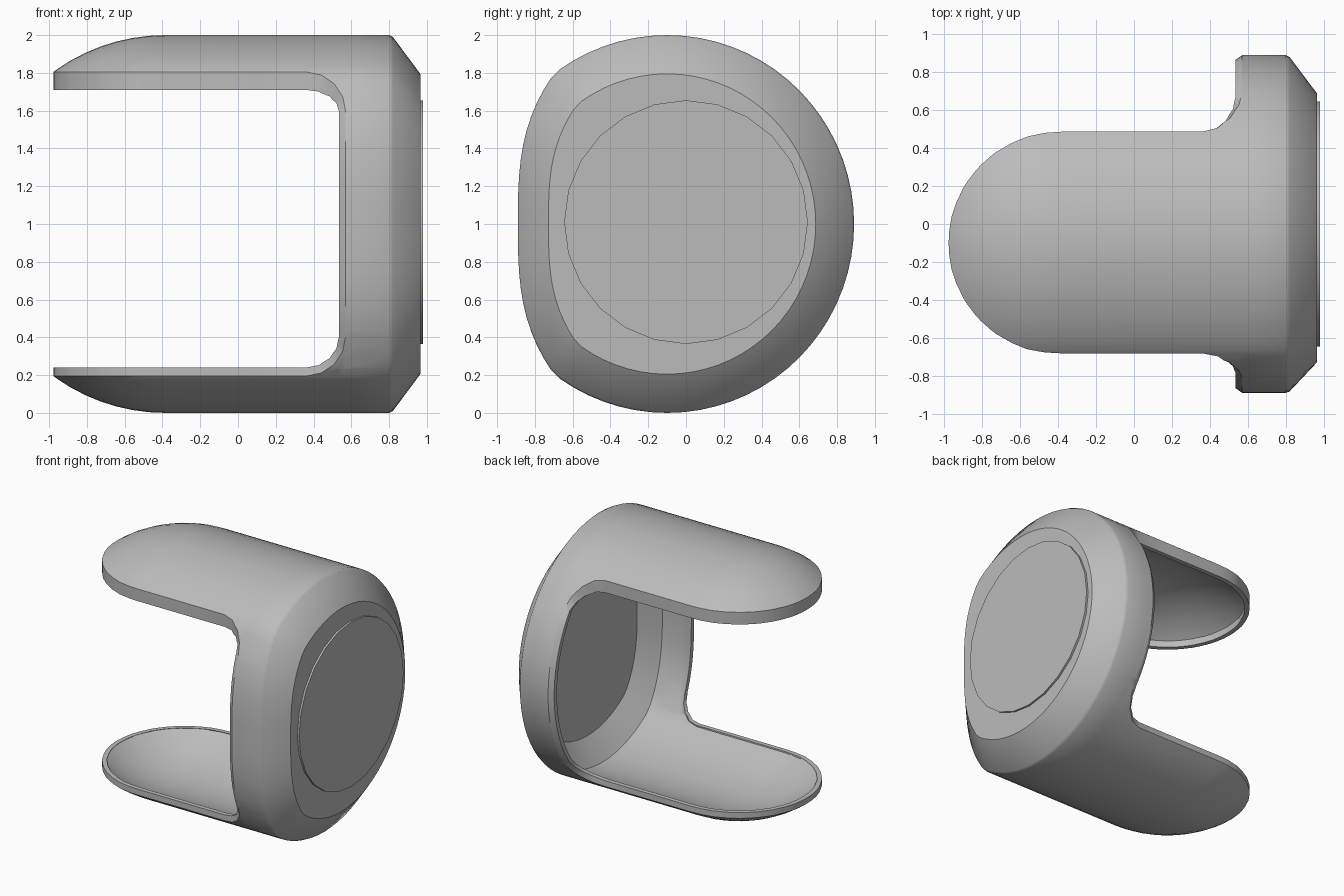
import bpy, bmesh, math
from mathutils import Vector, Matrix

old = bpy.data.objects.get("Cube")
if old:
    bpy.data.objects.remove(old)

# Material
grey = bpy.data.materials.new("plain grey")
grey.use_nodes = True
grey.diffuse_color = (0.5, 0.5, 0.5, 1)
grey.node_tree.nodes["Principled BSDF"].inputs["Base Color"].default_value = (0.5, 0.5, 0.5, 1)

SIDES = 72
AXIS_Y, AXIS_Z = -0.1, 1.0          # long axis of the housing
TIP_X = -0.385                      # where the rounded arm ends begin
SLOT_X, SLOT_H, CORNER = 0.57, 0.805, 0.21
WALL = 0.05


def section(x, scale):
    """Round cross-section with a flattened, gently bowed front."""
    points = []
    for i in range(SIDES):
        a = math.tau * i / SIDES
        y, z = 0.99 * math.cos(a), math.sin(a)
        y = max(y, -0.79 + 0.38 * abs(z) ** 3)
        points.append(Vector((x, AXIS_Y + y * scale, AXIS_Z + z * scale)))
    return points


def finish(bm, name):
    bmesh.ops.recalc_face_normals(bm, faces=bm.faces)
    mesh = bpy.data.meshes.new(name)
    bm.to_mesh(mesh)
    bm.free()
    obj = bpy.data.objects.new(name, mesh)
    bpy.context.collection.objects.link(obj)
    mesh.materials.append(grey)
    bpy.ops.object.select_all(action='DESELECT')
    obj.select_set(True)
    bpy.context.view_layer.objects.active = obj
    bpy.ops.object.shade_smooth_by_angle(angle=math.radians(30))
    return obj


# Outer skin: spherical open end, straight body, chamfered closed end
stations = []
for step in range(8, 0, -1):
    a = math.radians(5 * step)
    stations.append((TIP_X - math.sin(a), math.cos(a)))
stations += [(TIP_X, 1), (0.1, 1), (0.62, 1), (0.8, 1), (0.82, 0.99), (0.965, 0.795)]
bm = bmesh.new()
rings = [[bm.verts.new(p) for p in section(x, s)] for x, s in stations]
for a, b in zip(rings, rings[1:]):
    for i in range(SIDES):
        j = (i + 1) % SIDES
        bm.faces.new((a[i], a[j], b[j], b[i]))
bm.faces.new(rings[-1])
bmesh.ops.recalc_face_normals(bm, faces=bm.faces)

# Slot through the sides, as a convex outline in x and z
cx, cz = SLOT_X - CORNER, SLOT_H - CORNER
arc = [(cx + CORNER * math.cos(math.radians(a)), cz + CORNER * math.sin(math.radians(a)))
       for a in (0, 22.5, 45, 67.5, 90)]
upper = [(SLOT_X, 0)] + arc + [(-2, SLOT_H)]
planes = []
for (x0, z0), (x1, z1) in zip(upper, upper[1:]):
    for side in (1, -1):
        normal = Vector((z1 - z0, 0, side * (x0 - x1))).normalized()
        planes.append((Vector((x0, 0, AXIS_Z + side * z0)), normal))
for co, normal in planes:
    faces = [f for f in bm.faces if max(v.co.x for v in f.verts) < 0.63]
    geom = set(faces)
    for f in faces:
        geom.update(f.edges, f.verts)
    bmesh.ops.bisect_plane(bm, geom=list(geom), dist=1e-4, plane_co=co, plane_no=normal)
inside = [f for f in bm.faces
          if all((f.calc_center_median() - co).dot(n) < 0 for co, n in planes)]
bmesh.ops.delete(bm, geom=inside, context='FACES')
bmesh.ops.remove_doubles(bm, verts=bm.verts, dist=0.002)
bm.normal_update()

# Inner skin, offset by the wall thickness
outer_verts = list(bm.verts)
rim_edges = [e for e in bm.edges if len(e.link_faces) == 1]
normals = {v: v.normal.copy() for v in outer_verts}
copy = bmesh.ops.duplicate(bm, geom=list(bm.verts) + list(bm.edges) + list(bm.faces))
inner = {v: copy["vert_map"][v] for v in outer_verts}
for v in outer_verts:
    inner[v].co = v.co - normals[v] * WALL


# Raised lip around the slot
def lip(v):
    p = v.co
    dz = p.z - AXIS_Z
    a = math.atan2(max(abs(dz) - cz, 0), max(p.x - cx, 0))
    drop = 0.095 if dz > 0 else 0.045
    out = Vector((-0.035 * math.cos(a), 0, -math.copysign(drop, dz) * math.sin(a)))
    inward = Vector((max(p.x, TIP_X) - p.x, AXIS_Y - p.y, 0)).normalized()
    edge = p + out + inward * 0.025 * math.cos(a)
    return bm.verts.new(edge), bm.verts.new(edge + inward * 0.035)


rim_verts = {v for e in rim_edges for v in e.verts}
chains = {v: (v, *lip(v), inner[v]) for v in rim_verts}
for e in rim_edges:
    a, b = (chains[v] for v in e.verts)
    for k in range(3):
        bm.faces.new((a[k], b[k], b[k + 1], a[k + 1]))
finish(bm, "housing_shell")

# Thin round plate on the closed end
bm = bmesh.new()
place = Matrix.Translation((0.97, 0, 1.01)) @ Matrix.Rotation(math.pi / 2, 4, 'Y')
bmesh.ops.create_cone(bm, cap_ends=True, segments=24, radius1=0.645, radius2=0.645,
                      depth=0.02, matrix=place)
finish(bm, "end_plate")
